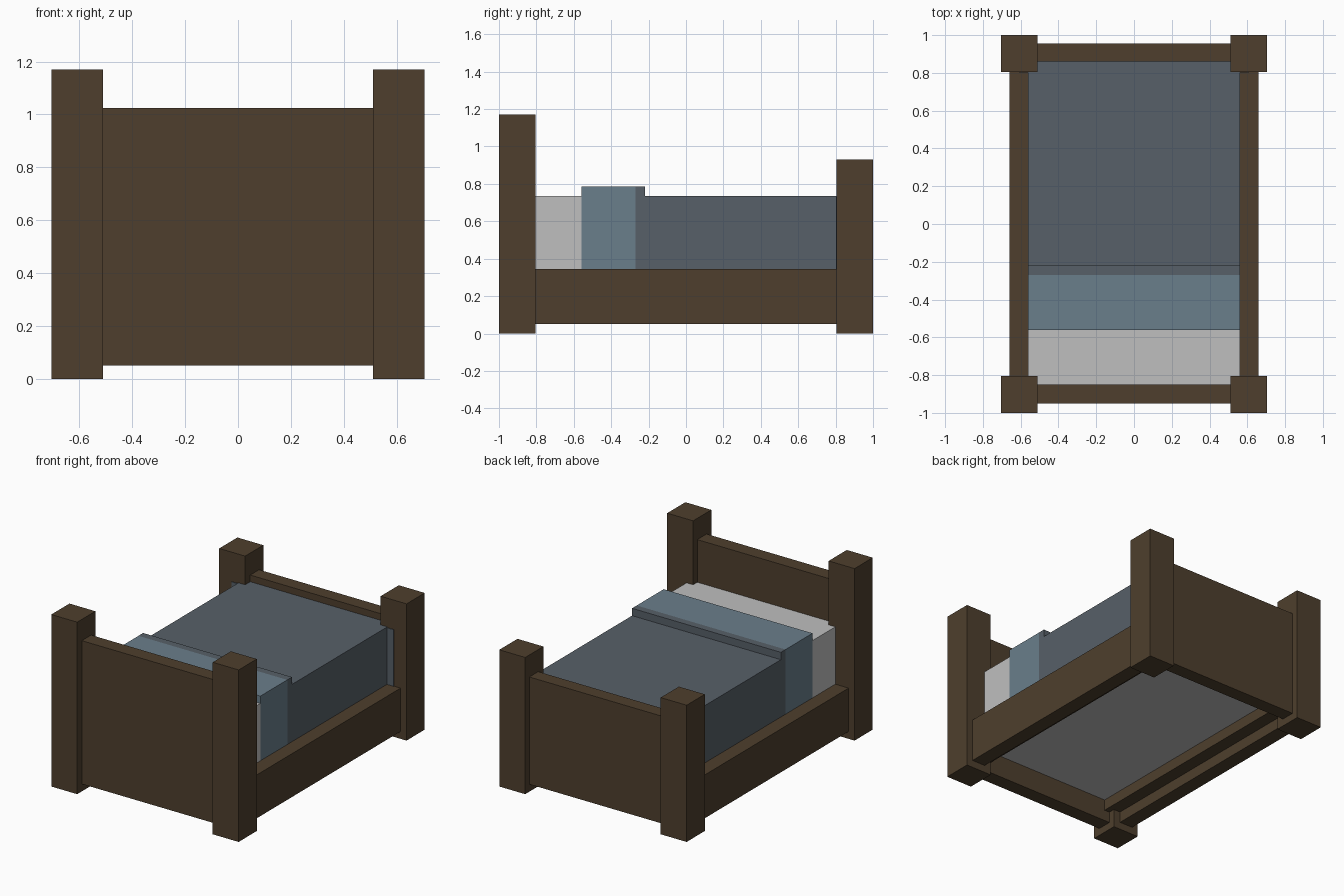
import bpy
import bmesh

# Remove the default cube
cube = bpy.data.objects.get("Cube")
if cube:
    bpy.data.objects.remove(cube, do_unlink=True)


def make_material(name, srgb):
    """Flat material from 0-255 sRGB values."""
    lin = [((c / 255 + 0.055) / 1.055) ** 2.4 for c in srgb]
    mat = bpy.data.materials.new(name)
    mat.use_nodes = True
    mat.diffuse_color = (*lin, 1)
    bsdf = mat.node_tree.nodes["Principled BSDF"]
    bsdf.inputs["Base Color"].default_value = (*lin, 1)
    bsdf.inputs["Roughness"].default_value = 0.9
    return mat


wood = make_material("dark wood", (78, 63, 45))
linen = make_material("pale linen", (191, 191, 191))
light_blue = make_material("light blue cloth", (106, 126, 139))
slate = make_material("slate blue cloth", (87, 96, 104))


def box(name, x, y, z, mat):
    """Box spanning the given (min, max) ranges."""
    bm = bmesh.new()
    bmesh.ops.create_cube(bm, size=1)
    for v in bm.verts:
        v.co = [r[0] if c < 0 else r[1] for c, r in zip(v.co, (x, y, z))]
    mesh = bpy.data.meshes.new(name)
    bm.to_mesh(mesh)
    bm.free()
    mesh.materials.append(mat)
    obj = bpy.data.objects.new(name, mesh)
    bpy.context.collection.objects.link(obj)
    return obj


def span(a, b, side):
    """Range a..b mirrored to the chosen side."""
    return tuple(sorted((a * side, b * side)))


# Posts, side rails and the ledges that carry the mattress
for label, s in (("left", 1), ("right", -1)):
    box(f"head_post_{label}", span(0.51, 0.705, s), (-1, -0.805), (0, 1.17), wood)
    box(f"foot_post_{label}", span(0.51, 0.705, s), (0.805, 1), (0, 0.93), wood)
    box(f"side_rail_{label}", span(0.56, 0.66, s), (-0.82, 0.82), (0.05, 0.345), wood)
    box(f"mattress_ledge_{label}", span(0.47, 0.56, s), (-0.85, 0.855), (0.125, 0.2), wood)
    # Blanket corner tucked against the foot post
    box(f"blanket_tuck_{label}", span(0.55, 0.61, s), (0.801, 0.85), (0.34, 0.73), slate)

# End boards
box("headboard", (-0.51, 0.51), (-0.95, -0.85), (0.05, 1.025), wood)
box("footboard", (-0.51, 0.51), (0.86, 0.955), (0.05, 0.78), wood)

# Bedding, from the mattress up
width = (-0.56, 0.56)
box("mattress", width, (-0.85, 0.86), (0.2, 0.33), linen)
box("pillow_end", width, (-0.85, -0.56), (0.33, 0.735), linen)
box("blanket", width, (-0.27, 0.86), (0.33, 0.735), slate)
box("blanket_fold", width, (-0.56, -0.27), (0.33, 0.785), light_blue)
box("fold_border", width, (-0.27, -0.22), (0.735, 0.785), slate)
